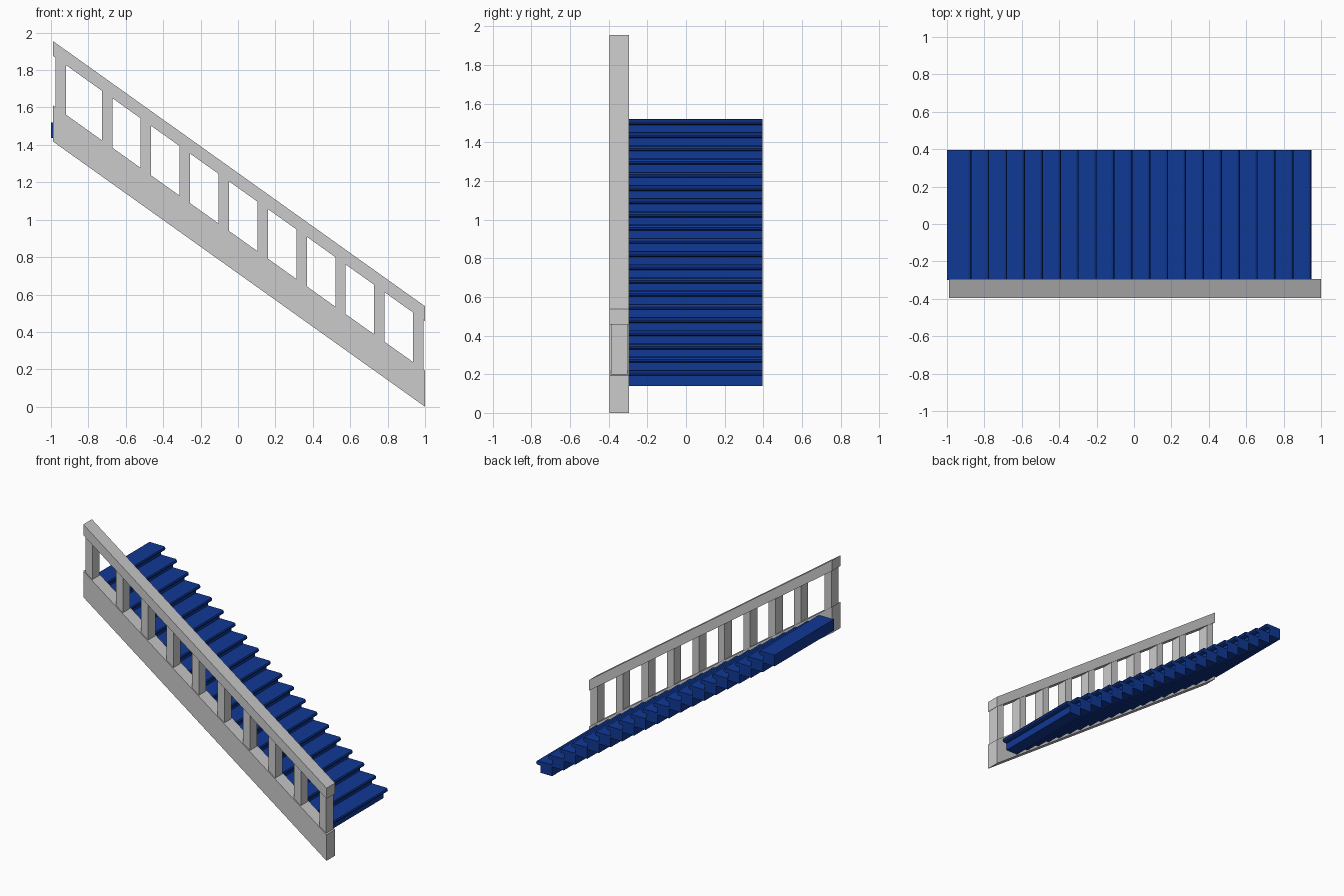
import bpy, bmesh, math

if "Cube" in bpy.data.objects:
    bpy.data.objects.remove(bpy.data.objects["Cube"])

SLOPE = 1.415 / 1.985          # fall of the flight per unit of x


def prism(name, profile, y0, y1, mat=None):
    """Extrude an (x, z) outline from y0 to y1."""
    bm = bmesh.new()
    face = bm.faces.new([bm.verts.new((x, y0, z)) for x, z in profile])
    ext = bmesh.ops.extrude_face_region(bm, geom=[face])
    moved = [v for v in ext["geom"] if isinstance(v, bmesh.types.BMVert)]
    bmesh.ops.translate(bm, verts=moved, vec=(0, y1 - y0, 0))
    bmesh.ops.recalc_face_normals(bm, faces=bm.faces)
    me = bpy.data.meshes.new(name)
    bm.to_mesh(me)
    bm.free()
    ob = bpy.data.objects.new(name, me)
    bpy.context.collection.objects.link(ob)
    if mat:
        me.materials.append(mat)
    return ob


def sloped(name, x0, x1, low, high, y0, y1):
    """Vertical-ended bar whose lower and upper edges follow the slope.
    low and high are the edge heights at x = 1."""
    z = lambda x, h: h + (1 - x) * SLOPE
    return prism(name, [(x0, z(x0, low)), (x1, z(x1, low)),
                        (x1, z(x1, high)), (x0, z(x0, high))], y0, y1)


blue = bpy.data.materials.new("blue")
blue.diffuse_color = (0.005, 0.04, 0.3, 1)
blue.use_nodes = True
blue.node_tree.nodes["Principled BSDF"].inputs["Base Color"].default_value = blue.diffuse_color

# Stringer and handrail
sloped("stringer", -0.988, 1.0, 0.0, 0.193, -0.395, -0.295)
sloped("handrail", -0.988, 1.0, 0.458, 0.537, -0.395, -0.295)

# Balusters
for i, x in enumerate([-0.948, -0.698] + [-0.492 + 0.208 * k for k in range(8)]):
    sloped(f"baluster_{i + 1}", x - 0.028, x + 0.028, 0.193, 0.458, -0.387, -0.303)

# Steps: box block with a rounded, overhanging tread nose
COUNT, RUN, RISE = 20, 0.0957, 0.0683
THICK, NOSE, DEPTH, DROP = 0.03, 0.035, 0.13, 0.083
r = THICK / 2
nose = [(-r + r * math.cos(a), -r + r * math.sin(a))
        for a in (math.radians(d) for d in (90, 45, 0, -45, -90))]
outline = ([(-DEPTH, 0)] + nose +
           [(-NOSE, -THICK), (-NOSE, -DROP), (-DEPTH, -DROP)])
for i in range(COUNT):
    nx, nz = -0.87 + i * RUN, 1.52 - i * RISE
    prism(f"step_{i + 1}", [(nx + x, nz + z) for x, z in outline],
          -0.3, 0.395, blue)
